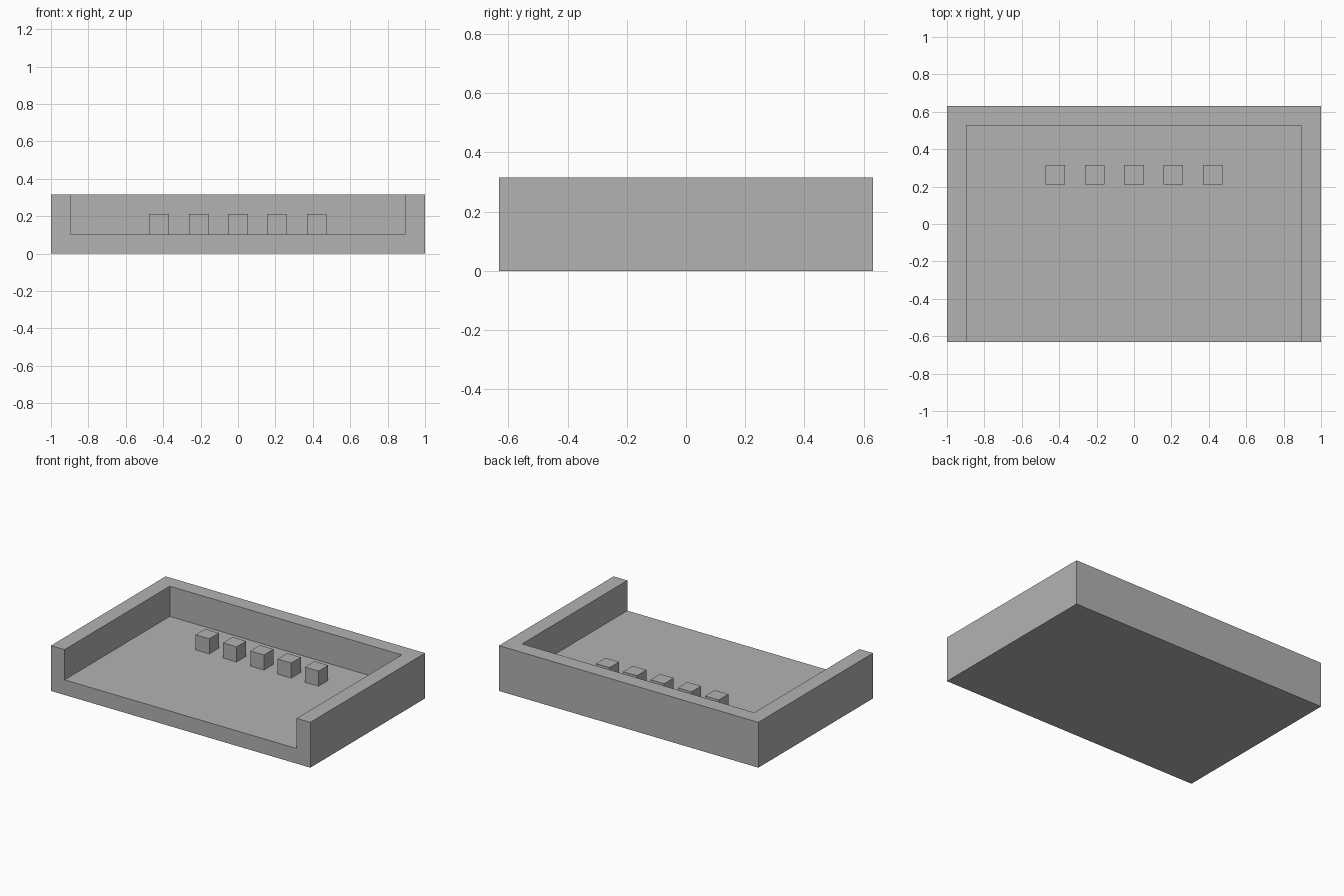
import bpy

cube = bpy.data.objects.get("Cube")
if cube:
    bpy.data.objects.remove(cube, do_unlink=True)

# Everything sits on a 19 x 12 x 3 module
UNIT = 2 / 19
WIDTH, DEPTH, HEIGHT = 19, 12, 3
WALL = 1

grey = bpy.data.materials.new("plain grey")
grey.use_nodes = True
colour = (0.448, 0.448, 0.448, 1)
grey.diffuse_color = colour
grey.node_tree.nodes["Principled BSDF"].inputs["Base Color"].default_value = colour


def box(name, low, high):
    """Box between two corners given in modules."""
    centre = [(a + b) / 2 * UNIT for a, b in zip(low, high)]
    bpy.ops.mesh.primitive_cube_add(size=1, location=centre)
    obj = bpy.context.object
    obj.name = name
    obj.scale = [(b - a) * UNIT for a, b in zip(low, high)]
    bpy.ops.object.transform_apply(location=False, rotation=False, scale=True)
    obj.data.materials.append(grey)
    return obj


# Tray: solid block hollowed out, open at the top and front
x, y = WIDTH / 2, DEPTH / 2
tray = box("tray", (-x, -y, 0), (x, y, HEIGHT))
cutter = box("tray_cutter", (WALL - x, -y - 1, WALL), (x - WALL, y - WALL, HEIGHT + 1))
cutter.hide_render = True
cut = tray.modifiers.new("hollow", "BOOLEAN")
cut.operation = "DIFFERENCE"
cut.solver = "EXACT"
cut.object = cutter
bpy.context.view_layer.objects.active = tray
bpy.ops.object.modifier_apply(modifier=cut.name)
bpy.data.objects.remove(cutter, do_unlink=True)

# Row of five small blocks standing on the floor
for i in range(5):
    bx = (i - 2) * 2
    box(f"block_{i + 1}", (bx - 0.5, 2, WALL), (bx + 0.5, 3, WALL + 1))
